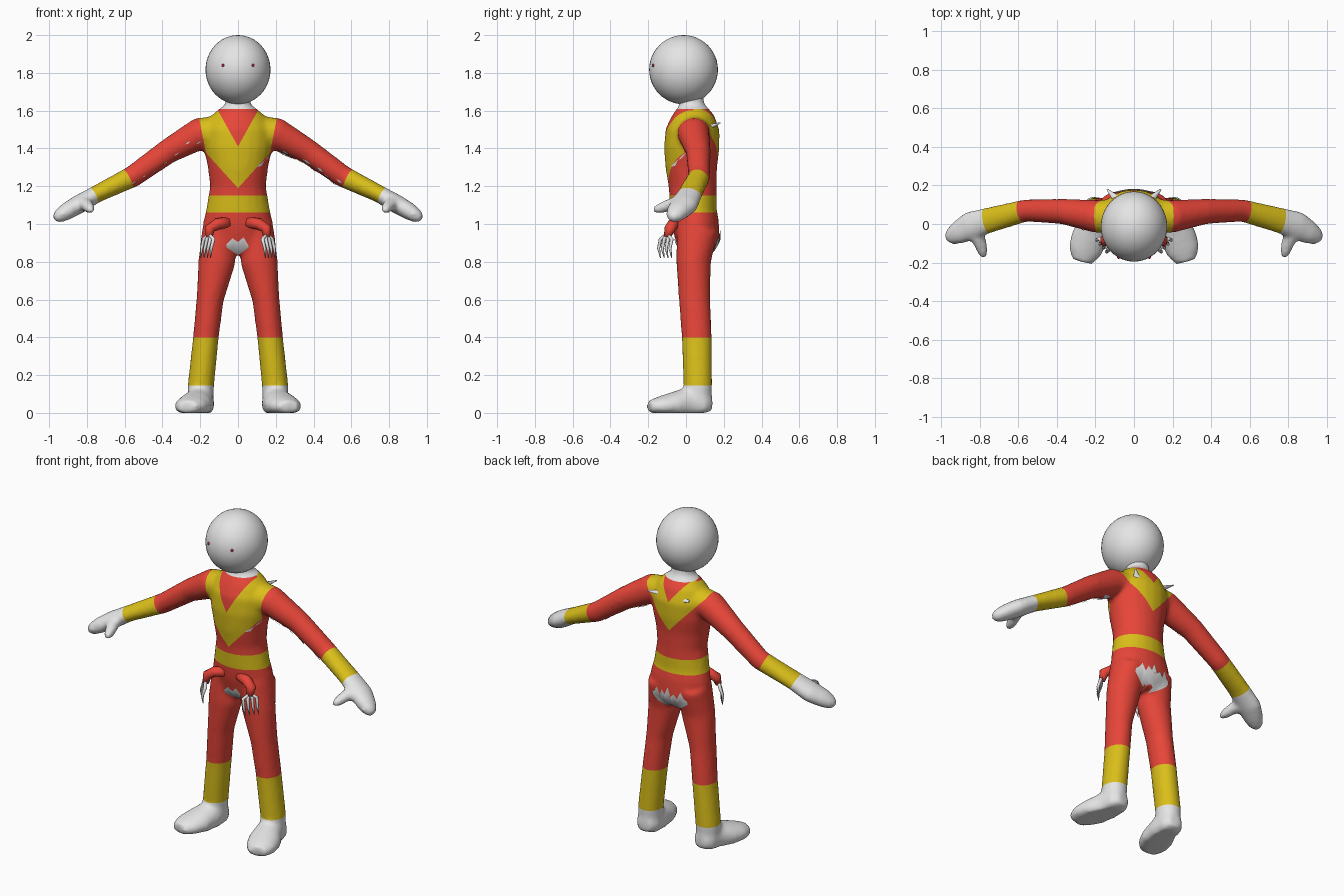
import bpy, bmesh, math, random
from mathutils import Vector
from mathutils.bvhtree import BVHTree

random.seed(4)
cube = bpy.data.objects.get("Cube")
if cube:
    bpy.data.objects.remove(cube)


def material(name, rgb):
    m = bpy.data.materials.new(name)
    m.use_nodes = True
    m.diffuse_color = (*rgb, 1)
    m.node_tree.nodes["Principled BSDF"].inputs["Base Color"].default_value = (*rgb, 1)
    return m


WHITE = material("white", (0.78, 0.78, 0.78))
RED = material("suit red", (0.8, 0.06, 0.04))
YELLOW = material("suit yellow", (0.7, 0.52, 0.01))
EYE = material("eye red", (0.45, 0.02, 0.05))


def add_object(name, bm, *mats):
    mesh = bpy.data.meshes.new(name)
    bm.to_mesh(mesh)
    bm.free()
    ob = bpy.data.objects.new(name, mesh)
    bpy.context.collection.objects.link(ob)
    for m in mats:
        mesh.materials.append(m)
    mesh.polygons.foreach_set("use_smooth", [True] * len(mesh.polygons))
    return ob


def loft(bm, path, ref, side=1, n=20):
    """Tube of elliptic rings (x, y, z, radius along ref, radius across)."""
    pts = [Vector((side * p[0], p[1], p[2])) for p in path]
    rings = []
    for i, p in enumerate(pts):
        t = (pts[min(i + 1, len(pts) - 1)] - pts[max(i - 1, 0)]).normalized()
        a = (ref - t * ref.dot(t)).normalized()
        b = t.cross(a)
        ring = []
        for k in range(n):
            w = math.tau * k / n
            v = p + a * math.cos(w) * path[i][3] + b * math.sin(w) * path[i][4]
            v.z = max(v.z, 0)
            ring.append(bm.verts.new(v))
        rings.append(ring)
    for r, s in zip(rings, rings[1:]):
        for k in range(n):
            bm.faces.new((r[k], r[(k + 1) % n], s[(k + 1) % n], s[k]))
    bm.faces.new(rings[0])
    bm.faces.new(rings[-1])


# Body volumes, fused into one skin
Y, Z = Vector((0, 1, 0)), Vector((0, 0, 1))
TORSO = [(0, .065, .84, .07, .09), (0, .065, .9, .115, .175), (0, .05, 1, .125, .187),
         (0, .04, 1.07, .123, .17), (0, .035, 1.2, .127, .148), (0, .028, 1.3, .137, .16),
         (0, .03, 1.4, .147, .182), (0, .035, 1.5, .143, .185), (0, .035, 1.57, .115, .145),
         (0, .03, 1.61, .085, .1), (0, .03, 1.63, .067, .067), (0, .02, 1.72, .065, .065)]
ARM = [(.08, .04, 1.5, .09, .075), (.2, .04, 1.48, .085, .085), (.37, .065, 1.385, .066, .066),
       (.56, .07, 1.25, .058, .058), (.75, .02, 1.158, .067, .046), (.85, -.01, 1.1, .075, .05),
       (.91, -.045, 1.065, .062, .046), (.95, -.065, 1.04, .045, .036), (.972, -.075, 1.028, .02, .018)]
THUMB = [(.83, -.03, 1.11, .04, .04), (.8, -.09, 1.1, .033, .036), (.783, -.145, 1.08, .028, .028),
         (.778, -.175, 1.07, .014, .014)]
LEG = [(.1, .06, .97, .11, .09), (.112, .04, .8, .092, .098), (.148, .045, .6, .083, .072),
       (.17, .057, .4, .08, .068), (.197, .063, .14, .076, .07), (.2, .063, .04, .07, .068)]
FOOT = [(.19, .138, .05, .04, .04), (.195, .1, .05, .085, .068), (.202, .02, .05, .088, .078),
        (.23, -.07, .04, .07, .095), (.255, -.14, .035, .052, .088), (.27, -.195, .03, .035, .055)]
bm = bmesh.new()
loft(bm, TORSO, Y)
for s in (1, -1):
    loft(bm, ARM, Y, s)
    loft(bm, THUMB, Z, s)
    loft(bm, LEG, Y, s)
    loft(bm, FOOT, Z, s)
bmesh.ops.recalc_face_normals(bm, faces=bm.faces)
raw = add_object("body_volumes", bm)
remesh = raw.modifiers.new("fuse", "REMESH")
remesh.mode = "VOXEL"
remesh.voxel_size = 0.013
smooth = raw.modifiers.new("soften", "SMOOTH")
smooth.factor = 0.5
smooth.iterations = 8
fused = raw.evaluated_get(bpy.context.evaluated_depsgraph_get())
bm = bmesh.new()
bm.from_mesh(fused.to_mesh())
fused.to_mesh_clear()
bpy.data.objects.remove(raw)

# Suit colour borders
CUFF_DIR = Vector((.88, -.2, -.44)).normalized()
CUFF_IN = Vector((.58, .06, 1.235)).dot(CUFF_DIR)
CUFF_OUT = Vector((.765, .015, 1.152)).dot(CUFF_DIR)
SPLIT = .04
CHEST = ((1.19, 1.1, 1.41, 1.8), (1.32, 1.1, 1.5, 1.3))  # outer apex, slope, inner apex, slope


def cut(co, no, region):
    faces = [f for f in bm.faces if region(f.calc_center_median())]
    geom = set(faces)
    for f in faces:
        geom.update(f.verts, f.edges)
    bmesh.ops.bisect_plane(bm, geom=list(geom), plane_co=co, plane_no=no, dist=1e-5)


def chest(c):
    return abs(c.x) < .26 and c.z > 1.15


for z in (.145, .4, 1.06, 1.15, 1.61):
    cut((0, 0, z), Z, lambda c: abs(c.x) < .4)
cut((0, SPLIT, 0), Y, chest)
cut((0, 0, 0), (1, 0, 0), chest)
for s in (1, -1):
    for d in (CUFF_IN, CUFF_OUT):
        n = Vector((s * CUFF_DIR.x, CUFF_DIR.y, CUFF_DIR.z))
        cut(n * d, n, lambda c: c.x * s > .4)
    cut((s * .17, 0, 1.38), (s, 0, -.2), chest)
    for back, (z0, m0, z1, m1) in enumerate(CHEST):
        for z, m in ((z0, m0), (z1, m1)):
            cut((0, 0, z), (-s * m, 0, 1),
                lambda c: chest(c) and c.x * s > 0 and (c.y > SPLIT) == bool(back))


def suit_colour(c):
    """0 white, 1 red, 2 yellow"""
    x = abs(c.x)
    if x > .4:
        d = Vector((x, c.y, c.z)).dot(CUFF_DIR)
        return 0 if d > CUFF_OUT else 2 if d > CUFF_IN else 1
    if c.z < .145 or c.z > 1.61:
        return 0
    if c.z < .4 or 1.06 < c.z < 1.15:
        return 2
    z0, m0, z1, m1 = CHEST[c.y > SPLIT]
    band = z0 + m0 * x < c.z < z1 + m1 * x
    return 2 if band and x < .17 + .2 * (c.z - 1.38) else 1


for f in bm.faces:
    f.material_index = suit_colour(f.calc_center_median())
skin = BVHTree.FromBMesh(bm)
add_object("body", bm, WHITE, RED, YELLOW)

# Head and eyes
bm = bmesh.new()
bmesh.ops.create_uvsphere(bm, u_segments=40, v_segments=24, radius=1)
bmesh.ops.scale(bm, vec=(.172, .182, .183), verts=bm.verts)
bmesh.ops.translate(bm, vec=(0, -.013, 1.817), verts=bm.verts)
add_object("head", bm, WHITE)
for s, label in ((1, "left"), (-1, "right")):
    bm = bmesh.new()
    bmesh.ops.create_uvsphere(bm, u_segments=10, v_segments=6, radius=.008)
    bmesh.ops.translate(bm, vec=(s * .08, -.173, 1.84), verts=bm.verts)
    add_object(label + "_eye", bm, EYE)


def patch(bm, origin, u, v, columns, rows=5, lift=.006):
    """Thin cloth piece laid on the skin; columns are (u, low v, high v)."""
    ray = u.cross(v).normalized()
    grid = []
    for a, lo, hi in columns:
        line = []
        for r in range(rows + 1):
            p = origin + u * a + v * (lo + (hi - lo) * r / rows)
            hit = skin.ray_cast(p - ray * .5, ray)[0]
            line.append(bm.verts.new(hit - ray * lift) if hit else None)
        grid.append(line)
    for g, h in zip(grid, grid[1:]):
        for r in range(rows):
            quad = (g[r], h[r], h[r + 1], g[r + 1])
            if all(quad):
                bm.faces.new(quad)


# Torn white cloth at the front and back of the hips
X = Vector((1, 0, 0))
TOPS = (.91, .92, .96, .915, .94, .92, .975, .925, .95, .91, .955, .925, .91)
bm = bmesh.new()
cols = []
for i, top in enumerate(TOPS):
    x = -.12 + .02 * i
    cols.append((x, .825 + 4.5 * x * x, top))
patch(bm, Vector((0, -.05, 0)), -X, -Z, [(-a, -lo, -hi) for a, lo, hi in cols])
bmesh.ops.recalc_face_normals(bm, faces=bm.faces)
add_object("front_cloth", bm, WHITE)
bm = bmesh.new()
patch(bm, Vector((0, .1, .885)), -X, Z,
      [(-.055, -.01, .0), (-.03, -.03, .045), (0, -.05, .02), (.03, -.03, .04), (.06, -.01, .01)])
add_object("back_cloth", bm, WHITE)

# Small torn spots along the back of the sleeves and shoulders
bm = bmesh.new()
for s, spots, size in ((1, 11, 1), (-1, 7, .5)):
    for i in range(spots):
        f = i / (spots - 1)
        along = Vector((s * .82, .08, -.56)).normalized()
        centre = Vector((s * (.22 + .34 * f), .07, 1.475 - .23 * f))
        up = Vector((0, -.75, .65)) if s > 0 else Vector((0, -.3, .95))
        w, h = random.uniform(.012, .03) * size, random.uniform(.005, .012) * size
        k = random.uniform(-.03, .03)
        patch(bm, centre, along * -s, up, [(-w, k, k + .002), (0, k - h, k + h), (w, k, k + .002)], 2)
patch(bm, Vector((.255, .06, 1.46)), X, Y, [(-.03, -.01, .01), (0, -.03, .02), (.03, -.02, .03)], 2)
bmesh.ops.recalc_face_normals(bm, faces=bm.faces)
add_object("sleeve_tears", bm, WHITE)

# Shoulder spikes, hip sleeves and claws
for s, label in ((1, "left"), (-1, "right")):
    bm = bmesh.new()
    loft(bm, [(.1, .14, 1.52, .012, .02), (.14, .18, 1.535, .003, .004)], Z, s, 6)
    add_object(label + "_shoulder_spike", bm, WHITE)
    bm = bmesh.new()
    loft(bm, [(.05, -.05, 1.01, .03, .03), (.11, -.068, 1.0, .03, .03), (.15, -.085, .975, .03, .028),
              (.152, -.1, .93, .018, .018)], Y, s, 12)
    bmesh.ops.recalc_face_normals(bm, faces=bm.faces)
    add_object(label + "_hip_sleeve", bm, RED)
    bm = bmesh.new()
    for k in range(4):
        x, y = .13 + .017 * k, -.135 + .02 * k
        loft(bm, [(.152, -.1, .945, .01, .01), (x, y, .92, .01, .01), (x + .012, y - .01, .87, .008, .008),
                  (x + .015, y, .82, .002, .002)], Y, s, 8)
    bmesh.ops.recalc_face_normals(bm, faces=bm.faces)
    add_object(label + "_claws", bm, WHITE)
